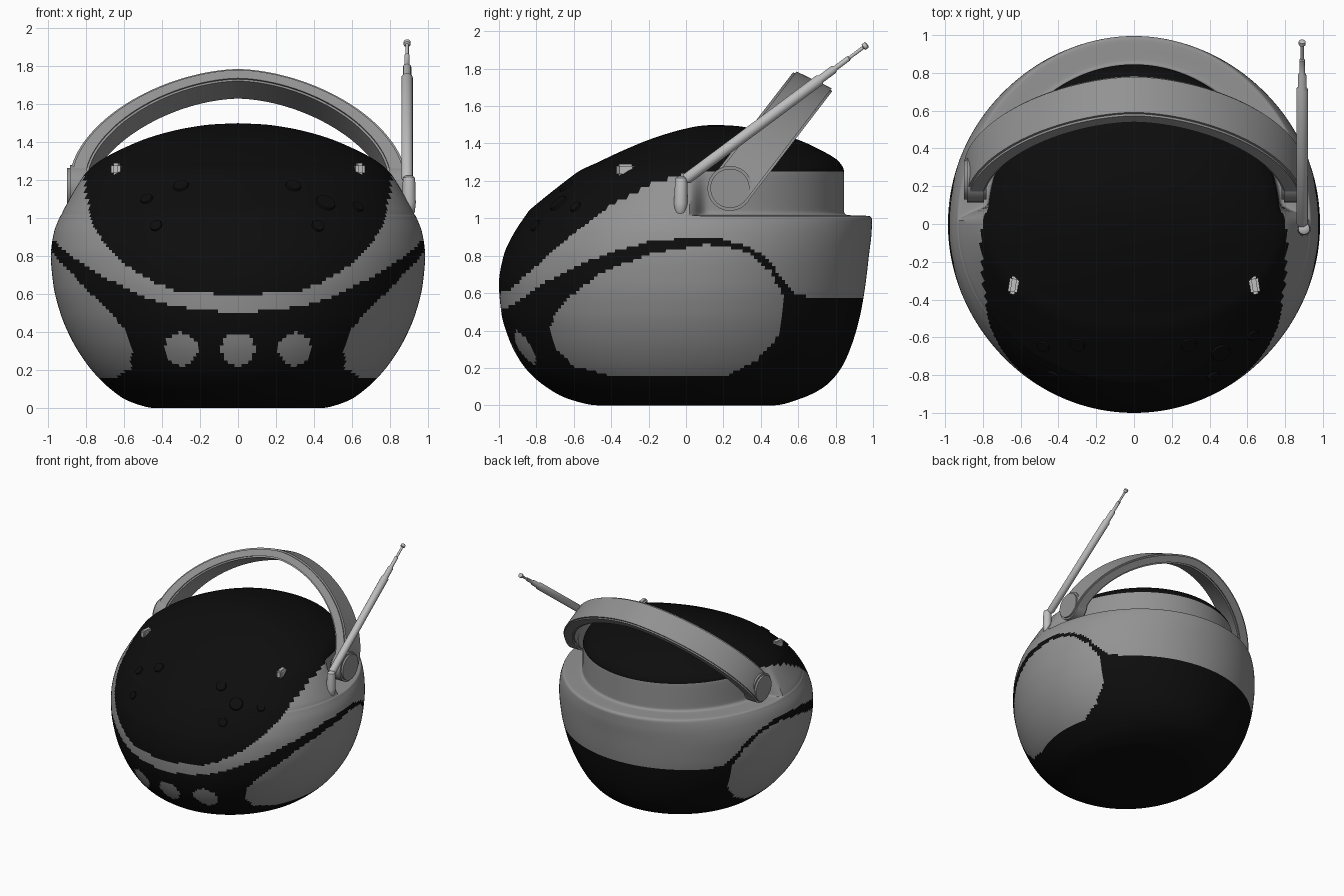
import bpy, bmesh, math
from mathutils import Vector, Matrix
from mathutils.bvhtree import BVHTree

if "Cube" in bpy.data.objects:
    bpy.data.objects.remove(bpy.data.objects["Cube"])


def material(name, v):
    m = bpy.data.materials.new(name)
    m.diffuse_color = (v, v, v, 1)
    m.use_nodes = True
    m.node_tree.nodes["Principled BSDF"].inputs["Base Color"].default_value = m.diffuse_color
    return m


BLACK = material("black plastic", 0.004)
GREY = material("grey plastic", 0.29)
METAL = material("light metal", 0.52)


def finish(name, bm, mats, angle=35):
    bmesh.ops.remove_doubles(bm, verts=bm.verts, dist=1e-5)
    bmesh.ops.recalc_face_normals(bm, faces=bm.faces)
    me = bpy.data.meshes.new(name)
    bm.to_mesh(me)
    bm.free()
    ob = bpy.data.objects.new(name, me)
    bpy.context.collection.objects.link(ob)
    for m in mats:
        me.materials.append(m)
    bpy.ops.object.select_all(action='DESELECT')
    ob.select_set(True)
    bpy.context.view_layer.objects.active = ob
    bpy.ops.object.shade_smooth_by_angle(angle=math.radians(angle))
    return ob


def skin(bm, rings, closed=True):
    """Bridge equal-length rings of points with quads."""
    vs = [[bm.verts.new(p) for p in r] for r in rings]
    n = len(vs[0])
    for a, b in zip(vs, vs[1:]):
        for i in range(n if closed else n - 1):
            j = (i + 1) % n
            bm.faces.new((a[i], a[j], b[j], b[i]))
    return vs


def smoothstep(a, b, x):
    t = min(1, max(0, (x - a) / (b - a)))
    return t * t * (3 - 2 * t)


def monotone(vals, steps):
    """Smooth curve through the values without overshoot."""
    d = [b - a for a, b in zip(vals, vals[1:])]
    m = [d[0]] + [2 * p * q / (p + q) if p * q > 0 else 0 for p, q in zip(d, d[1:])] + [d[-1]]
    out = []
    for i in range(len(d)):
        for k in range(steps):
            t = k / steps
            out.append(vals[i] + d[i] * t * t * (3 - 2 * t)
                       + m[i] * t * (1 - t) ** 2 - m[i + 1] * t * t * (1 - t))
    return out + [vals[-1]]


def lookup(curve, x):
    for (x0, z0), (x1, z1) in zip(curve, curve[1:]):
        if x <= x1:
            return z0 + (z1 - z0) * max(0, (x - x0) / (x1 - x0))
    return curve[-1][1]


def inside(poly, x, y):
    hit = False
    for (x0, y0), (x1, y1) in zip(poly, poly[1:] + poly[:1]):
        if (y0 > y) != (y1 > y) and x < x0 + (x1 - x0) * (y - y0) / (y1 - y0):
            hit = not hit
    return hit


# Body sections: height, half width, front depth, rear half width, rear depth, centre y
SECTIONS = [
    (0, 0, 0, 0, 0, 0), (0, .3, .33, .3, .33, 0), (0, .43, .47, .43, .47, 0),
    (.035, .57, .63, .57, .61, 0), (.1, .67, .75, .67, .74, 0),
    (.2, .77, .86, .77, .83, 0), (.35, .87, .945, .87, .895, 0),
    (.5, .935, .988, .935, .935, 0), (.65, .972, 1, .972, .96, 0),
    (.8, .985, .975, .985, .978, 0), (.92, .97, .92, .97, .992, 0),
    (.99, .945, .875, .945, .995, 0), (1.012, .935, .86, .93, .98, 0),
    (1.018, .93, .855, .8, .86, 0), (1.04, .92, .84, .78, .845, 0),
    (1.24, .80, .59, .775, .845, 0), (1.30, .73, .50, .73, .79, .03),
    (1.37, .60, .39, .60, .64, .07), (1.43, .45, .27, .45, .47, .10),
    (1.475, .27, .15, .27, .25, .13), (1.494, .13, .07, .13, .12, .145),
    (1.5, 0, 0, 0, 0, .15)]
N = 280
rings = []
for z, a, f, ab, b, c in zip(*[monotone(col, 8) for col in zip(*SECTIONS)]):
    ring = []
    for i in range(N):
        t = 2 * math.pi * i / N
        cx, sy = math.cos(t), math.sin(t)
        depth = b if sy > 0 else f
        w = smoothstep(.02, .13, sy)        # blend into the recessed rear
        half = a + (ab - a) * w
        ring.append((half * cx, c + depth * sy, z))
    rings.append(ring)
bm = bmesh.new()
skin(bm, rings)
bmesh.ops.dissolve_degenerate(bm, dist=1e-6, edges=bm.edges)

# Paint: top cover, grey band, black base, side panels and three front buttons
TOP = [(-1, .60), (-.94, .62), (-.85, .70), (-.6, .92), (-.4, 1.07), (-.2, 1.18),
       (0, 1.24), (.1, 1.25), (1, 1.25)]
BAND = [(-1, .50), (-.9, .555), (-.8, .63), (-.6, .74), (-.4, .82), (-.2, .875), (0, .893),
        (.2, .89), (.35, .84), (.45, .77), (.52, .67), (.58, .6), (.65, .58), (1, .57)]
PANEL = [(-.73, .42), (-.69, .50), (-.6, .60), (-.45, .71), (-.2, .81), (.1, .86), (.22, .85),
         (.32, .82), (.45, .72), (.53, .57), (.5, .38), (.38, .24), (.22, .16),
         (-.4, .16), (-.6, .21), (-.7, .31)]
for face in bm.faces:
    x, y, z = face.calc_center_median()
    if z > lookup(TOP, y):
        grey = False
    elif z > lookup(BAND, y):
        grey = True
    else:
        button = y < 0 and any(math.hypot(x - bx, z - .31) < .087 for bx in (-.3, 0, .3))
        grey = button or (inside(PANEL, y, z) and abs(x) > .3)
    face.material_index = int(grey)
body = finish("body", bm, [BLACK, GREY])
tree = BVHTree.FromPolygons([v.co for v in body.data.vertices],
                            [p.vertices for p in body.data.polygons])

# Low round keys on the top cover
KEYS = [(-.48, 1.10, .037), (-.30, 1.17, .045), (-.43, .96, .035), (.29, 1.17, .045),
        (.46, 1.08, .058), (.42, .96, .037), (.63, 1.06, .035)]
for x, z, r in KEYS:
    p, n, _, _ = tree.ray_cast(Vector((x, -3, z)), Vector((0, 1, 0)))
    if n.y > 0:
        n = -n
    bm = bmesh.new()
    bmesh.ops.create_cone(bm, cap_ends=True, segments=24, radius1=r, radius2=r * .85, depth=.02,
                          matrix=Matrix.Translation(p) @ n.to_track_quat('Z', 'Y').to_matrix().to_4x4())
    finish("cover_key", bm, [BLACK])

# Small latch tabs on both sides of the cover
for s in (-1, 1):
    bm = bmesh.new()
    bmesh.ops.create_cube(bm, size=1, matrix=Matrix.Translation((s * .638, -.325, 1.258))
                          @ Matrix.Rotation(s * .15, 4, 'Z') @ Matrix.Diagonal((.05, .095, .065, 1)))
    bmesh.ops.bevel(bm, geom=bm.edges[:], offset=.012, segments=2, affect='EDGES')
    finish("latch_tab", bm, [METAL])

# Carrying handle: tilted arch band
F0, F1 = Vector((0, .14, 1.22)), Vector((0, .58, 1.79))
B0, B1 = Vector((0, .33, 1.09)), Vector((0, .79, 1.69))


def arch(p0, p1, half, rise, n=64):
    pts = []
    for i in range(n + 1):
        t = math.pi * i / n
        cx, sy = math.cos(t), math.sin(t)
        p = p0.lerp(p1, rise * abs(sy) ** (2 / 1.75))
        p.x = half * math.copysign(abs(cx) ** (2 / 1.75), cx)
        pts.append(p)
    return pts


bm = bmesh.new()
edges = [arch(F0, F1, .885, 1), arch(B0, B1, .90, 1), arch(B0, B1, .80, .89), arch(F0, F1, .79, .89)]
rows = skin(bm, list(zip(*edges)))
bm.faces.new(rows[0])
bm.faces.new(rows[-1])
long_edges = [e for a, b in zip(rows, rows[1:]) for u, v in zip(a, b)
              if (e := bm.edges.get((u, v)))]
bmesh.ops.bevel(bm, geom=long_edges, offset=.012, segments=2, affect='EDGES')
finish("handle", bm, [GREY])

# Rounded handle pivots
for s in (-1, 1):
    bm = bmesh.new()
    bmesh.ops.create_cone(bm, cap_ends=True, segments=40, radius1=.12, radius2=.12, depth=.12,
                          matrix=Matrix.Translation((s * .84, .235, 1.16)) @ Matrix.Rotation(math.pi / 2, 4, 'Y'))
    rim = [e for e in bm.edges if abs(e.verts[0].co.x - e.verts[1].co.x) < 1e-4]
    bmesh.ops.bevel(bm, geom=rim, offset=.015, segments=2, affect='EDGES')
    finish("handle_pivot", bm, [GREY])


# Antenna: turned profiles of (distance, radius) along an axis
def turned(name, start, end, profile, seg=20):
    start, end = Vector(start), Vector(end)
    q = (end - start).to_track_quat('Z', 'Y')
    bm = bmesh.new()
    rs = skin(bm, [[start + q @ Vector((r * math.cos(2 * math.pi * i / seg),
                                        r * math.sin(2 * math.pi * i / seg), d))
                    for i in range(seg)] for d, r in profile])
    bm.faces.new(rs[0])
    bm.faces.new(rs[-1])
    finish(name, bm, [METAL], 40)


turned("antenna_base", (.9, -.03, 1.02), (.9, -.025, 1.22),
       [(0, .02), (.01, .03), (.06, .036), (.17, .033), (.195, .03), (.205, .015)])
turned("antenna_rod", (.89, -.005, 1.205), (.89, .97, 1.93),
       [(0, .022), (.015, .03), (.895, .03), (.905, .022), (.99, .022), (1.0, .014),
        (1.09, .014), (1.095, .009), (1.185, .009), (1.19, .018), (1.21, .018), (1.215, .01)])
